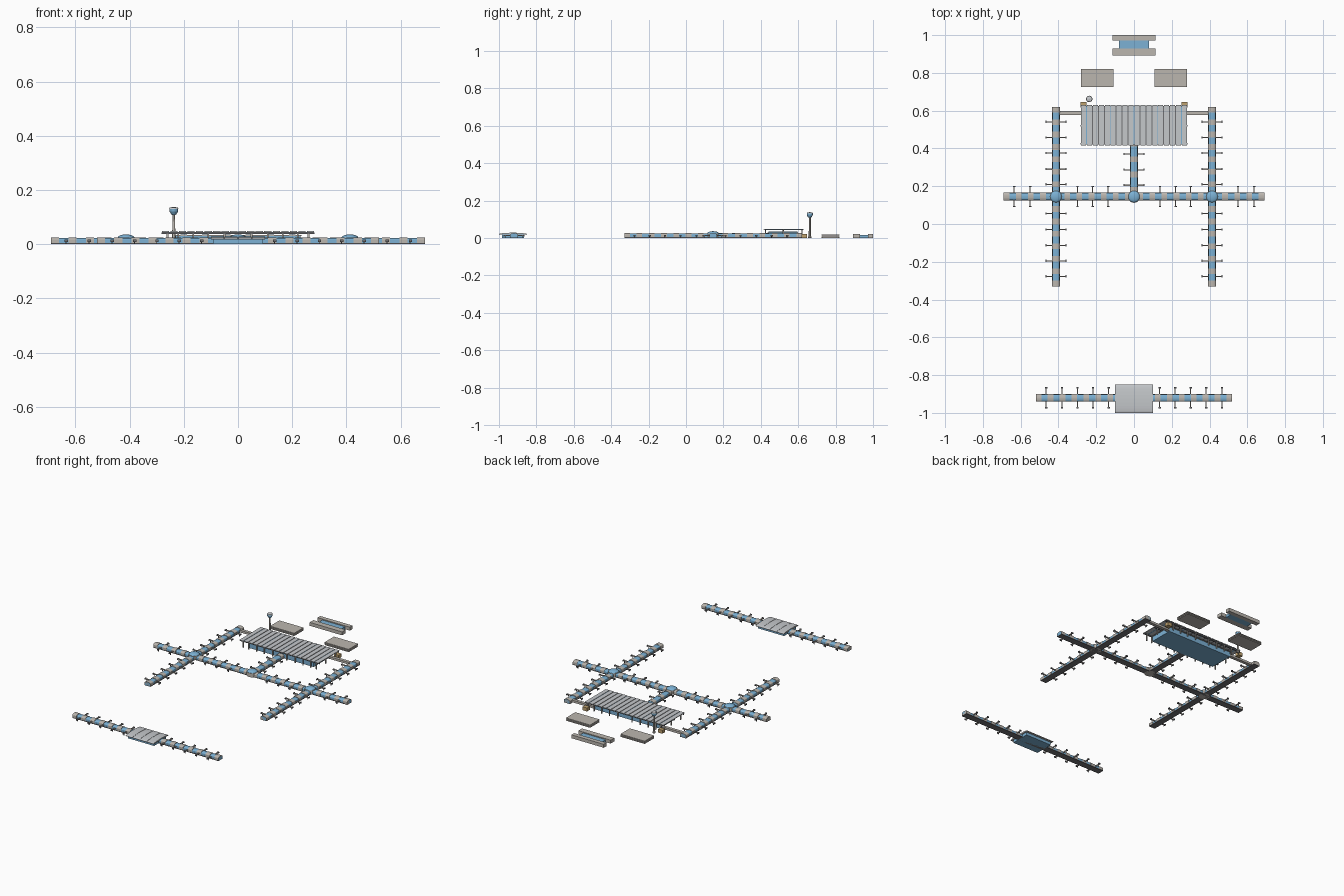
import bpy, bmesh, math
from mathutils import Matrix, Vector

if "Cube" in bpy.data.objects:
    bpy.data.objects.remove(bpy.data.objects["Cube"])


def material(name, r, g, b):
    m = bpy.data.materials.new(name)
    m.diffuse_color = (r, g, b, 1)
    m.use_nodes = True
    m.node_tree.nodes["Principled BSDF"].inputs["Base Color"].default_value = m.diffuse_color
    return m


BLUE = material("glass_blue", 0.20, 0.44, 0.66)
WARM = material("warm_grey", 0.50, 0.47, 0.43)
LIGHT = material("light_grey", 0.56, 0.58, 0.60)
DARK = material("dark_grey", 0.16, 0.16, 0.17)
TAN = material("tan", 0.52, 0.36, 0.16)


def finish(name, bm, mat):
    bmesh.ops.recalc_face_normals(bm, faces=bm.faces)
    me = bpy.data.meshes.new(name)
    bm.to_mesh(me)
    bm.free()
    ob = bpy.data.objects.new(name, me)
    bpy.context.collection.objects.link(ob)
    me.materials.append(mat)
    return ob


def boxes(name, items, mat):
    """Each item is (x0, x1, y0, y1, z0, z1)."""
    bm = bmesh.new()
    for x0, x1, y0, y1, z0, z1 in items:
        mx = Matrix.Translation(((x0 + x1) / 2, (y0 + y1) / 2, (z0 + z1) / 2)) @ \
            Matrix.Diagonal((x1 - x0, y1 - y0, z1 - z0, 1))
        bmesh.ops.create_cube(bm, size=1, matrix=mx)
    return finish(name, bm, mat)


def vaults(name, spans, along, centre, half, wall, crown, mat, z0=0.0, n=8):
    """Barrel-roofed halls running over each (start, end) span of an axis."""
    bm = bmesh.new()
    prof = [(-half, z0)]
    for i in range(n + 1):
        a = math.pi * (1 - i / n)
        prof.append((half * math.cos(a), wall + (crown - wall) * math.sin(a)))
    prof.append((half, z0))
    for s, e in spans:
        rings = []
        for t in (s, e):
            rings.append([bm.verts.new((t, centre + u, z) if along == "x" else (centre + u, t, z))
                          for u, z in prof])
        bm.faces.new(rings[0])
        bm.faces.new(rings[1])
        for i in range(len(prof)):
            j = (i + 1) % len(prof)
            bm.faces.new((rings[0][i], rings[0][j], rings[1][j], rings[1][i]))
    return finish(name, bm, mat)


def lathe(name, prof, x, y, mat, n=24):
    bm = bmesh.new()
    vs = [bm.verts.new((x + r, y, z)) for r, z in prof]
    es = [bm.edges.new(p) for p in zip(vs, vs[1:])]
    bmesh.ops.spin(bm, geom=vs + es, cent=(x, y, 0), axis=(0, 0, 1), angle=2 * math.pi,
                   steps=n, use_merge=True)
    bmesh.ops.remove_doubles(bm, verts=bm.verts, dist=1e-6)
    return finish(name, bm, mat)


def swap(items):
    return [(b0, b1, a0, a1, z0, z1) for a0, a1, b0, b1, z0, z1 in items]


def concourse(name, along, centre, s, e, gates):
    """Glass hall with grey roof bands, dark base and boarding bridges."""
    vaults(name + "_glass", [(s, e)], along, centre, 0.0185, 0.017, 0.0235, BLUE, 0.002)
    count = max(2, round((e - s) / 0.062))
    pitch = (e - s - 0.03) / (count - 1)
    vaults(name + "_bands", [(s + i * pitch, s + i * pitch + 0.03) for i in range(count)],
           along, centre, 0.0205, 0.018, 0.0255, WARM, 0.002)
    base = [(s, e, centre - 0.021, centre + 0.021, 0, 0.004)]
    arms, cabs = [], []
    for g in gates:
        for d in (-1, 1):
            def span(a, b):
                return sorted((centre + d * a, centre + d * b))
            arms.append((g - 0.0028, g + 0.0028, *span(0.018, 0.054), 0.010, 0.016))
            cabs.append((g - 0.005, g + 0.007, *span(0.050, 0.056), 0.009, 0.017))
            cabs.append((g - 0.0015, g + 0.0015, *span(0.044, 0.047), 0, 0.010))
    if along == "y":
        base, arms, cabs = swap(base), swap(arms), swap(cabs)
    boxes(name + "_base", base, DARK)
    boxes(name + "_bridges", arms, WARM)
    boxes(name + "_bridge_cabs", cabs, DARK)


def both(vals):
    return [s * v for v in vals for s in (-1, 1)]


# Concourses
CY, PX = 0.145, 0.413
concourse("cross_concourse", "x", CY, -0.69, 0.69, both([0.635, 0.55, 0.30, 0.22, 0.137]))
pier_gates = [0.54, 0.457, 0.375, 0.29, 0.21, 0.055, -0.03, -0.113, -0.195, -0.277]
for side, x in (("left", -PX), ("right", PX)):
    concourse(side + "_pier", "y", x, -0.33, 0.62, pier_gates)
concourse("centre_link", "y", 0, CY + 0.02, 0.44, [0.37, 0.287, 0.205])
concourse("satellite", "x", -0.92, -0.52, 0.52, both([0.135, 0.218, 0.30, 0.382, 0.465]))

# Domed junctions
for side, x in (("left", -PX), ("centre", 0), ("right", PX)):
    lathe(side + "_drum", [(0, 0), (0.033, 0), (0.033, 0.025), (0, 0.025)], x, CY, WARM)
    dome = [(0.031 * math.cos(i * math.pi / 12), 0.024 + 0.012 * math.sin(i * math.pi / 12))
            for i in range(6)] + [(0, 0.036)]
    ob = lathe(side + "_dome", [(0, 0.024)] + dome, x, CY, BLUE)
    for p in ob.data.polygons:
        p.use_smooth = abs(p.normal.z) < 0.999 and p.normal.z > -0.5

# Satellite hub with an arched four-panel roof
boxes("hub_hall", [(-0.092, 0.092, -0.985, -0.865, 0, 0.021)], BLUE)
vaults("hub_roof", [(-0.10 + 0.0505 * i, -0.0515 + 0.0505 * i) for i in range(4)], "x",
       -0.925, 0.075, 0.020, 0.028, LIGHT, 0.018, 12)
boxes("hub_roof_edge", [(-0.098, 0.098, y - 0.002, y + 0.002, 0.017, 0.020)
                        for y in (-0.996, -0.854)], WARM)

# Terminal hall under the roof
boxes("terminal_hall", [(-0.23, 0.23, 0.44, 0.595, 0, 0.030)], BLUE)
boxes("terminal_deck", [(-0.235, 0.235, 0.436, 0.60, 0.030, 0.033)], WARM)
boxes("terminal_skylights", [(x - 0.012, x + 0.012, 0.44, 0.595, 0.033, 0.035)
                             for x in (-0.2, -0.12, -0.04, 0.04, 0.12, 0.2)], BLUE)

# Slatted terminal roof on beams and columns
N, X0, X1 = 18, -0.283, 0.283
step = (X1 - X0) / N
boxes("roof_slats", [(X0 + i * step + 0.0025, X0 + (i + 1) * step - 0.0025, 0.415, 0.63, 0.044, 0.048)
                     for i in range(N)], LIGHT)
boxes("roof_skylights", [(X0 + i * step - 0.0035, X0 + i * step + 0.0035, 0.42, 0.625, 0.0435, 0.0455)
                         for i in (1, 5, 9, 13, 17)], BLUE)
boxes("roof_seams", [(X0 + i * step - 0.003, X0 + i * step + 0.003, 0.42, 0.625, 0.043, 0.045)
                     for i in range(N + 1) if i not in (0, 1, 5, 9, 13, 17, N)], DARK)
boxes("roof_beams", [(X0, X1, y - 0.003, y + 0.003, 0.038, 0.044) for y in (0.425, 0.52, 0.62)], DARK)
columns = [(x, y) for x in both([0.26]) for y in (0.425, 0.52, 0.62)]
columns += [(x, y) for x in both([0.05, 0.11, 0.165, 0.22]) for y in (0.425, 0.62)]
boxes("roof_columns", [(x - 0.003, x + 0.003, y - 0.003, y + 0.003, 0, 0.040)
                       for x, y in columns], WARM)

# Walkways from the hall to the piers, and corner service blocks
boxes("pier_walkways", [(*sorted((s * 0.23, s * 0.395)), 0.578, 0.598, 0.004, 0.018)
                        for s in (-1, 1)], WARM)
boxes("service_blocks", [(*sorted((s * 0.252, s * 0.284)), 0.618, 0.646, 0, 0.022)
                         for s in (-1, 1)], TAN)

# Control tower
TX, TY = -0.237, 0.662
lathe("tower_shaft", [(0, 0), (0.009, 0), (0.009, 0.006), (0.006, 0.010), (0.005, 0.108), (0, 0.108)],
      TX, TY, WARM, 16)
lathe("tower_cab", [(0, 0.106), (0.009, 0.110), (0.0155, 0.120), (0.0165, 0.131), (0, 0.131)],
      TX, TY, BLUE, 16)
lathe("tower_cap", [(0, 0.130), (0.017, 0.130), (0.015, 0.135), (0, 0.138)], TX, TY, LIGHT, 16)

# Parking decks
for side, s in (("left", -1), ("right", 1)):
    xa, xb = sorted((s * 0.108, s * 0.28))
    boxes(side + "_parking_decks", [(xa, xb, 0.725, 0.82, z, z + 0.004)
                                    for z in (0, 0.007, 0.014)], WARM)
    boxes(side + "_parking_core", [(xa + 0.004, xb - 0.004, 0.729, 0.816, 0.002, 0.016)], DARK)

# Rail station
boxes("station_platforms", [(-0.115, 0.115, 0.893, 0.930, 0, 0.022),
                            (-0.115, 0.115, 0.972, 1.0, 0, 0.022)], WARM)
boxes("station_hall", [(-0.08, 0.08, 0.929, 0.973, 0, 0.016)], BLUE)
